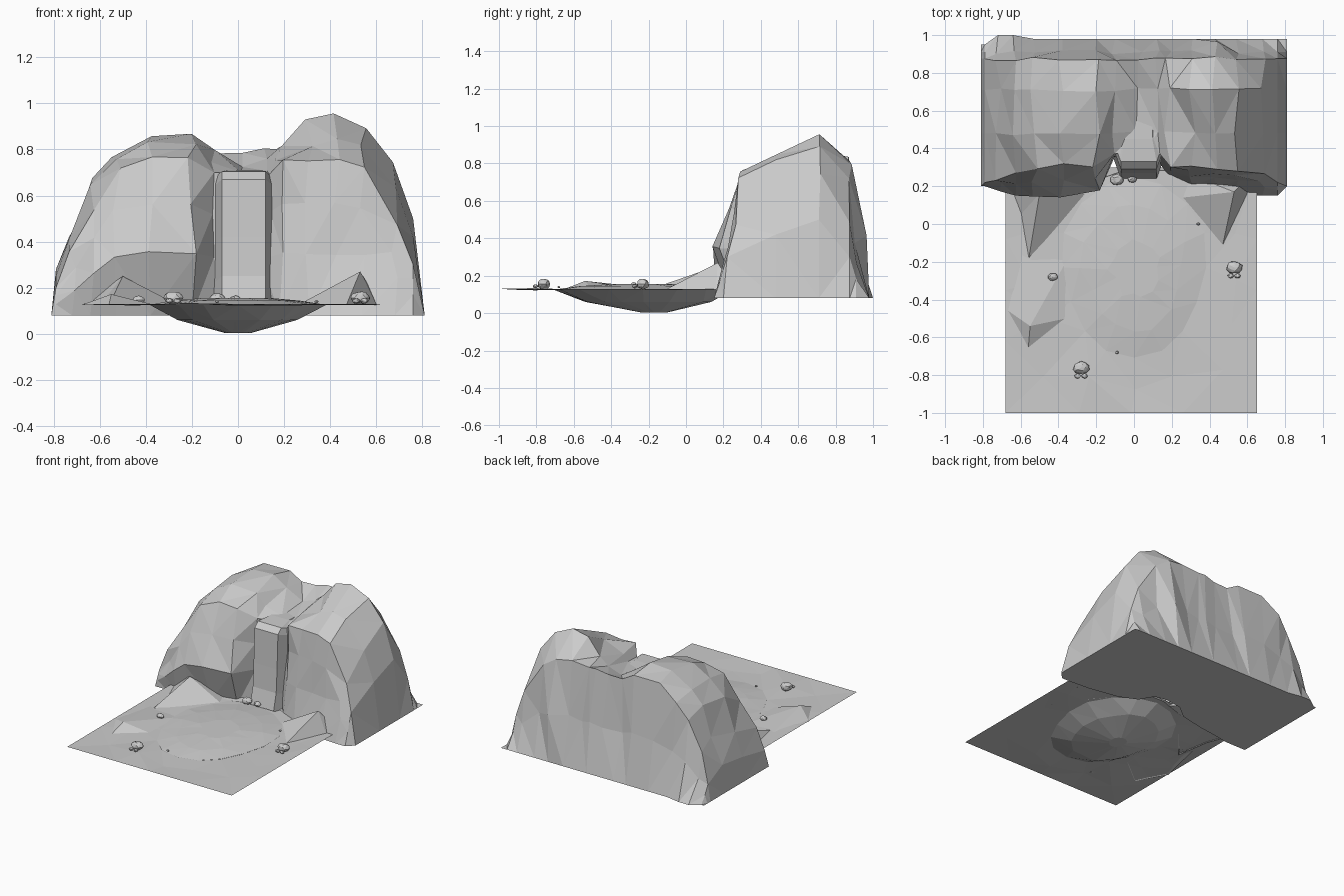
import bpy, bmesh, math, random
from mathutils import Vector

random.seed(4)
if "Cube" in bpy.data.objects:
    bpy.data.objects.remove(bpy.data.objects["Cube"], do_unlink=True)

# One stone colour for everything
stone = bpy.data.materials.new("stone_grey")
stone.use_nodes = True
colour = (0.6, 0.6, 0.6, 1)
stone.diffuse_color = colour
stone.node_tree.nodes["Principled BSDF"].inputs["Base Color"].default_value = colour


def finish(bm, name, closed=True):
    if closed:
        bmesh.ops.recalc_face_normals(bm, faces=bm.faces)
    mesh = bpy.data.meshes.new(name)
    bm.to_mesh(mesh)
    bm.free()
    mesh.materials.append(stone)
    obj = bpy.data.objects.new(name, mesh)
    bpy.context.collection.objects.link(obj)
    return obj


def loft(bm, rows, loop=False):
    """Join rows of points with faces and return the rows of vertices."""
    grid = [[bm.verts.new(p) for p in row] for row in rows]
    for a, b in zip(grid, grid[1:]):
        for i in range(len(a) if loop else len(a) - 1):
            j = (i + 1) % len(a)
            bm.faces.new((a[i], a[j], b[j], b[i]))
    return grid


def jitter(amount):
    return random.uniform(-amount, amount)


# Cliff: x, heights (back, crest, middle, lip), depths (lip, front middle, front base)
BASE = 0.08
stations = [
    (-.81, .08, .08, .08, .08, .2, .2, .2),
    (-.79, .2, .28, .25, .2, .22, .2, .2),
    (-.72, .42, .46, .42, .36, .24, .18, .2),
    (-.64, .62, .68, .64, .54, .27, .15, .2),
    (-.53, .74, .77, .76, .72, .3, .14, .22),
    (-.38, .83, .86, .84, .76, .31, .13, .24),
    (-.2, .84, .87, .83, .76, .31, .18, .28),
    (-.1, .79, .79, .74, .7, .36, .36, .36),
    (.03, .79, .73, .7, .7, .38, .38, .38),
    (.12, .8, .76, .71, .7, .36, .36, .36),
    (.18, .8, .82, .76, .75, .31, .29, .26),
    (.31, .82, .93, .82, .75, .3, .25, .2),
    (.43, .8, .95, .84, .75, .3, .24, .18),
    (.54, .72, .9, .82, .73, .28, .22, .16),
    (.68, .48, .74, .64, .47, .27, .2, .15),
    (.76, .3, .5, .42, .3, .22, .18, .15),
    (.81, .08, .08, .08, .08, .2, .2, .2),
]
rows = []
for x, back, crest, middle, lip, y_lip, y_mid, y_base in stations:
    rise = lip - BASE
    bulge = 0.97 if abs(x - 0.43) < 0.05 else 0.91
    y_back = 0.95 if x < -0.75 else 1.0 if x < -0.6 else 0.98
    row = [(x, y_back, BASE), (x, bulge, BASE + 0.47 * (back - BASE)), (x, 0.875, back),
           (x, 0.71, crest), (x, 0.48, middle), (x, y_lip, lip),
           (x, (y_lip + y_mid) / 2, BASE + 0.72 * rise),
           (x, y_mid, BASE + 0.4 * rise), (x, y_base, BASE)]
    if abs(x) < 0.75:
        row = [row[0]] + [(px + jitter(0.02), py + jitter(0.012), pz + jitter(0.008))
                          for px, py, pz in row[1:-1]] + [row[-1]]
    rows.append(row)
bm = bmesh.new()
loft(bm, rows, loop=True)
bmesh.ops.remove_doubles(bm, verts=bm.verts, dist=0.001)
bmesh.ops.triangulate(bm, faces=bm.faces, quad_method='SHORT_EDGE')
finish(bm, "cliff")

# Waterfall: a sheet with side flaps that runs along the valley and drops over the lip
path = [(.75, .7), (.45, .71), (.33, .705), (.29, .67), (.28, .42), (.27, .25), (.24, .13)]
bm = bmesh.new()
rows = []
for y, z in path:
    half = 0.08 if y > 0.4 else 0.105
    rows.append([(s * half + 0.025, y + (0.1 if abs(s) > 1 else 0), z - (0.03 if abs(s) > 1 else 0))
                 for s in (-1.25, -0.9, 0.9, 1.25)])
loft(bm, rows)
finish(bm, "waterfall", closed=False)

# Ground: a thin sheet from a rectangular border down into the pond bowl
SIDES = 16


def ellipse(scale, z, y=-0.23, wobble=0.0):
    ring = []
    for k in range(SIDES):
        a = math.tau * k / SIDES
        wide = 0.36 * scale * (1 + 0.06 * math.sin(3 * a))
        ring.append(Vector((wide * math.cos(a) + jitter(wobble),
                            y + 0.45 * scale * math.sin(a) + jitter(wobble), z)))
    return ring


border = []
for k in range(SIDES):
    a = math.tau * k / SIDES
    reach = max(abs(math.cos(a)), abs(math.sin(a)))
    border.append(Vector((-0.015 + 0.665 * math.cos(a) / reach,
                          -0.35 + 0.65 * math.sin(a) / reach, 0.13)))
rim = ellipse(1.06, 0.125)
verge = [p.lerp(q, 0.5) + Vector((jitter(0.03), jitter(0.03), jitter(0.008)))
         for p, q in zip(border, rim)]
bm = bmesh.new()
grid = loft(bm, [border, verge, rim, ellipse(0.75, 0.06, -0.21, 0.02),
                 ellipse(0.15, 0.003, -0.17)], loop=True)
bm.faces.new(grid[-1])
bmesh.ops.triangulate(bm, faces=bm.faces)
finish(bm, "ground", closed=False)

# Pond water: a low faceted mound over the bowl
bm = bmesh.new()
grid = loft(bm, [ellipse(1.06, 0.126), ellipse(0.75, 0.144, wobble=0.02),
                 ellipse(0.35, 0.156, wobble=0.02)], loop=True)
bm.faces.new(grid[-1])
bmesh.ops.triangulate(bm, faces=bm.faces)
finish(bm, "pond_water", closed=False)


# Banks: small pointed ramps against the cliff and a fold in the ground
def bank(name, foot_points, peak):
    bm = bmesh.new()
    foot = [bm.verts.new((x, y, 0.125)) for x, y in foot_points]
    top = bm.verts.new(peak)
    for i, v in enumerate(foot):
        bm.faces.new((v, foot[(i + 1) % len(foot)], top))
    finish(bm, name)


bank("right_bank", [(-.56, -.2), (-.26, .16), (-.3, .26), (-.68, .26), (-.6, .05)], (-.5, .16, .25))
bank("left_bank", [(.47, -.11), (.6, .16), (.62, .26), (.3, .26), (.26, .14)], (.53, .17, .27))
bank("ground_fold", [(-.68, -.45), (-.56, -.66), (-.36, -.5), (-.36, -.2), (-.6, -.1)],
     (-.55, -.54, .172))


# Rocks: small squashed stones
def rock(name, x, y, size, z=0.135):
    bm = bmesh.new()
    bmesh.ops.create_icosphere(bm, subdivisions=2, radius=size)
    for v in bm.verts:
        v.co *= 1 + jitter(0.1)
        v.co.y *= 0.8
        v.co.z *= 0.7
        v.co += Vector((x, y, z + size * 0.5))
    finish(bm, name)


for n, (x, y, size) in enumerate([(.53, -.23, .042), (-.28, -.76, .042), (-.43, -.28, .025),
                                  (-.09, .235, .035), (-.01, .24, .025)]):
    rock("rock_%d" % n, x, y, size)
    if n < 2:
        for side in (-1, 1):
            rock("pebble_%d_%s" % (n, "left" if side > 0 else "right"),
                 x + side * 0.018, y - 0.045, 0.016)
for n, (x, y) in enumerate([(-.09, -.68), (.34, 0)]):
    rock("small_stone_%d" % n, x, y, 0.009)
